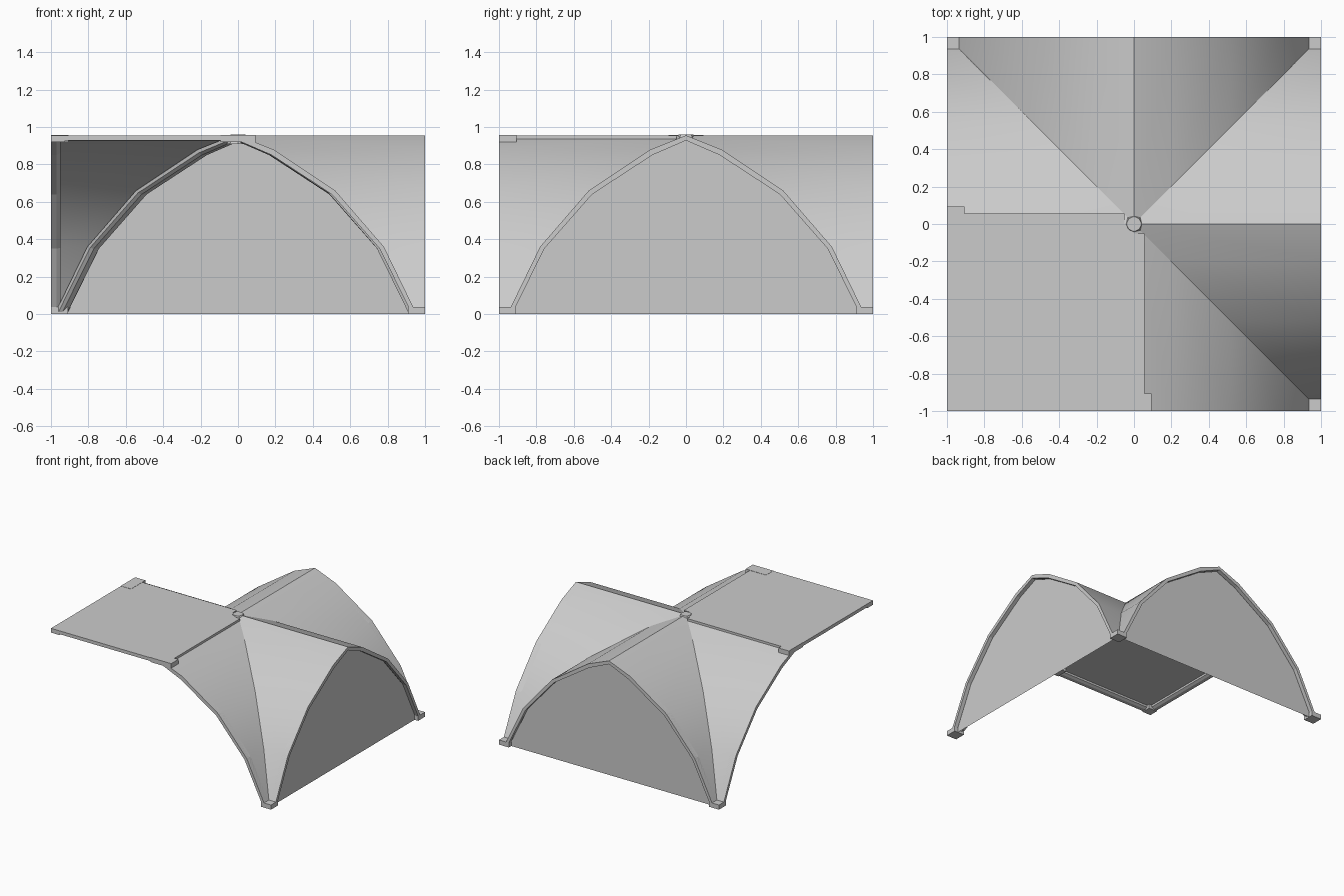
import bpy, bmesh
from math import radians
from mathutils import Vector

if "Cube" in bpy.data.objects:
    bpy.data.objects.remove(bpy.data.objects["Cube"])

# Half arch profile: outer skin and inner rib line (distance from ridge, height)
OUT = [(0, .955), (.19, .88), (.52, .66), (.78, .36), (.955, 0)]
INN = [(0, .928), (.18, .85), (.502, .64), (.757, .35), (.93, 0)]
CORNERS = ((1, 1), (1, -1), (-1, 1))


def finish(name, bm, recalc=True):
    bmesh.ops.remove_doubles(bm, verts=bm.verts, dist=1e-4)
    if recalc:
        bmesh.ops.recalc_face_normals(bm, faces=bm.faces)
    me = bpy.data.meshes.new(name)
    bm.to_mesh(me)
    bm.free()
    ob = bpy.data.objects.new(name, me)
    bpy.context.collection.objects.link(ob)
    return ob


def swap(p):
    return Vector((p[1], p[0], p[2]))


def up_face(bm, pts):
    f = bm.faces.new([bm.verts.new(p) for p in pts])
    f.normal_update()
    if f.normal.z < 0:
        f.normal_flip()


def rib(name, outer, inner, side, section):
    """Sweep a section of (side offset, depth 0..1) between two polylines."""
    bm = bmesh.new()
    rings = [[bm.verts.new(Vector(o).lerp(Vector(i), t) + side * s) for s, t in section]
             for o, i in zip(outer, inner)]
    n = len(section)
    for a, b in zip(rings, rings[1:]):
        for k in range(n):
            bm.faces.new((a[k], a[(k + 1) % n], b[(k + 1) % n], b[k]))
    bm.faces.new(rings[0])
    bm.faces.new(rings[-1])
    return finish(name, bm)


def block(name, x0, x1, y0, y1, z0, z1):
    bm = bmesh.new()
    bmesh.ops.create_cube(bm, size=1)
    for v in bm.verts:
        v.co = ((x0 + x1) / 2 + v.co.x * (x1 - x0), (y0 + y1) / 2 + v.co.y * (y1 - y0),
                (z0 + z1) / 2 + v.co.z * (z1 - z0))
    return finish(name, bm)


# Groin vault skin on three quadrants, flat sheet on the front left one
bm = bmesh.new()
for sx, sy in CORNERS:
    for (a, za), (b, zb) in zip(OUT, OUT[1:]):
        pts = [(a, a, za), (1, a, za), (1, b, zb), (b, b, zb)]
        for order in (pts, [swap(p) for p in pts]):
            up_face(bm, [(x * sx, y * sy, z) for x, y, z in order])
up_face(bm, [(-1, -1, .955), (0, -1, .955), (0, 0, .955), (-1, 0, .955)])
skin = finish("vault_skin", bm, False)
bpy.context.view_layer.objects.active = skin
skin.select_set(True)
bpy.ops.object.shade_smooth_by_angle(angle=radians(17))

# Edge ribs: full arches on right and back, half arch plus flat beam on left and front
HALF = [(0, 0), (0, 1), (.03, 1), (.05, .6), (.05, 0)]
FULLSEC = [(-.055, 0), (-.055, .6), (-.03, 1), (.03, 1), (.055, .6), (.055, 0)]


def full(p):
    return [(-d, z) for d, z in reversed(p[1:])] + p


def half(p):
    return [(-1, p[0][1])] + p


for names, x, fn, side in ((("right", "back"), 1, full, -1), (("left", "front"), -1, half, 1)):
    outer = [Vector((x, d, z)) for d, z in fn(OUT)]
    inner = [Vector((x, d, z)) for d, z in fn(INN)]
    s = Vector((side, 0, 0))
    rib(names[0] + "_edge_rib", outer, inner, s, HALF)
    rib(names[1] + "_edge_rib", [swap(p) for p in outer], [swap(p) for p in inner], swap(s), HALF)

# Diagonal ribs under the groins
for sx, sy in CORNERS:
    outer, inner = [[(d * sx, d * sy, z) for d, z in p] for p in (OUT, INN)]
    rib("diagonal_rib", outer, inner, Vector((-sy, sx, 0)).normalized() * .65, FULLSEC)

# Straight beams along the inner edges of the flat sheet
beam = [(-1, 0, .955), (-.05, 0, .955)], [(-1, 0, .924), (-.05, 0, .924)]
rib("left_ridge_beam", *beam, Vector((0, 1, 0)), FULLSEC)
rib("front_ridge_beam", *[[swap(p) for p in line] for line in beam], Vector((1, 0, 0)), FULLSEC)

# End walls on the right and back, set back inside their ribs
wall = [Vector((.968, d, z)) for d, z in full(INN)]
for name, pts in (("right_wall", wall), ("back_wall", [swap(p) for p in reversed(wall)])):
    bm = bmesh.new()
    bm.faces.new([bm.verts.new(p) for p in pts])
    finish(name, bm, False)

# Joint blocks at the flat sheet and feet at the three low corners
block("left_joint", -1, -.907, -.093, .093, .92, .957)
block("front_joint", -.093, .093, -1, -.907, .92, .957)
block("corner_joint", -1, -.925, -1, -.925, .92, .954)
for sx, sy in CORNERS:
    x, y = sorted((sx * .91, sx)), sorted((sy * .91, sy))
    block("foot", *x, *y, 0, .038)

# Octagonal hub at the crown
bm = bmesh.new()
bmesh.ops.create_cone(bm, cap_ends=True, segments=8, radius1=.06, radius2=.04, depth=.05)
bmesh.ops.translate(bm, verts=bm.verts, vec=(0, 0, .935))
finish("crown_hub", bm)
